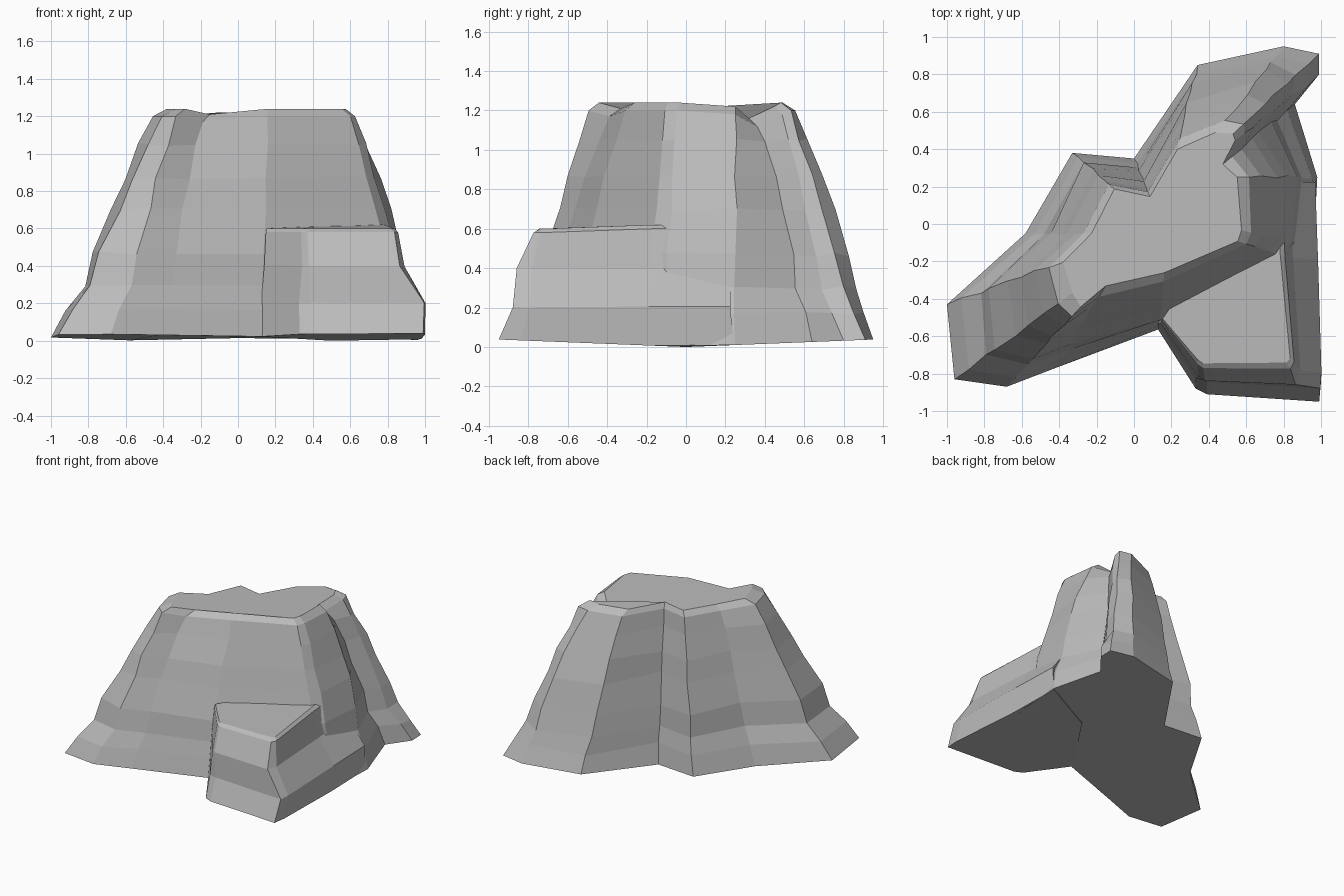
import bpy, bmesh, math, random

random.seed(4)
cube = bpy.data.objects.get("Cube")
if cube:
    bpy.data.objects.remove(cube, do_unlink=True)

stone = bpy.data.materials.new("grey_stone")
stone.use_nodes = True
GREY = (.5, .5, .5, 1)
stone.diffuse_color = GREY
stone.node_tree.nodes["Principled BSDF"].inputs["Base Color"].default_value = GREY


def spine(foot, crown, bulge=0, dip=0):
    """One upright edge of a rock, from its foot to its crown."""
    return foot, crown, bulge, dip


def spine_point(edge, height, blend_x, blend_y):
    """Point on an upright edge, swollen outwards at mid height by its bulge."""
    (foot_x, foot_y), (crown_x, crown_y), bulge, dip = edge
    swell = bulge * math.sin(math.pi * min(blend_x, 1))
    x = foot_x + (crown_x - foot_x) * (blend_x - swell)
    y = foot_y + (crown_y - foot_y) * (blend_y - swell)
    return [x, y, height]


def loft(name, outline, rings, rough):
    """Skin the upright edges through rings of (height, x blend, y blend)."""
    bm = bmesh.new()
    loops = []
    crown_rings = len(rings) - 2
    for level, ring in enumerate(rings):
        loop = []
        for edge in outline:
            point = spine_point(edge, *ring)
            if level == 0:
                # The underside is slightly lower along the middle
                point[2] = abs(point[1]) / 25
            elif level < crown_rings:
                point = [value + random.uniform(-rough, rough) for value in point]
            else:
                point[2] -= edge[3]
            loop.append(bm.verts.new(point))
        loops.append(loop)
    for low, high in zip(loops, loops[1:]):
        for i in range(len(outline)):
            bm.faces.new((low[i - 1], low[i], high[i], high[i - 1]))
    bm.faces.new(loops[-1])
    bm.faces.new(loops[0])
    bmesh.ops.recalc_face_normals(bm, faces=bm.faces)
    mesh = bpy.data.meshes.new(name)
    bm.to_mesh(mesh)
    bm.free()
    mesh.materials.append(stone)
    obj = bpy.data.objects.new(name, mesh)
    bpy.context.collection.objects.link(obj)


# Main rock: three lobes with valleys between them
body = [
    # Left lobe and front face
    spine((-.96, -.83), (-.37, -.4)),
    spine((-.68, -.87), (-.31, -.47)),
    spine((-.42, -.77), (-.17, -.36), bulge=.06, dip=.03),
    spine((.14, -.56), (.16, -.28), bulge=.2),
    # Front corner and side face
    spine((.93, -.22), (.58, -.1)),
    spine((.96, -.12), (.6, -.04), bulge=.06),
    spine((.98, .25), (.58, .25), bulge=.14, dip=.02),
    spine((.86, .64), (.5, .34), bulge=.04, dip=.08),
    # Back lobe
    spine((.99, .8), (.57, .47), bulge=-.04, dip=.02),
    spine((.99, .91), (.56, .51)),
    spine((.8, .95), (.46, .52), bulge=.1),
    spine((.34, .85), (.24, .43), bulge=.06, dip=.02),
    # Back valley, returning to the left lobe
    spine((0, .35), (.08, .16), dip=.02),
    spine((-.33, .38), (-.12, .2), bulge=.05, dip=.02),
    spine((-.58, -.05), (-.25, -.05), dip=.03),
    spine((-1, -.43), (-.42, -.22)),
]
levels = [(0, 0), (.17, .14), (.3, .3), (.47, .38), (.7, .56),
          (.87, .67), (1.05, .82), (1.2, .94), (1.24, 1.07)]
loft("main_rock", body, [(height, blend, blend) for height, blend in levels], rough=.01)

# Low ledge at the front corner, its back buried in the main rock
ledge = [
    spine((.12, -.55), (.15, -.51)),
    spine((.33, -.88), (.34, -.74)),
    spine((.39, -.91), (.37, -.76)),
    spine((.99, -.95), (.83, -.76)),
    spine((1, -.84), (.85, -.73)),
    spine((.98, -.2), (.8, -.17), dip=-.02),
    spine((.97, .24), (.78, .2), dip=-.02),
    spine((.5, 0), (.5, 0), dip=-.02),
]
steps = [(0, 0, 0), (.2, 0, .4), (.4, .75, .5), (.58, .96, .93), (.6, 1.1, 1.1)]
loft("front_ledge", ledge, steps, rough=.006)
